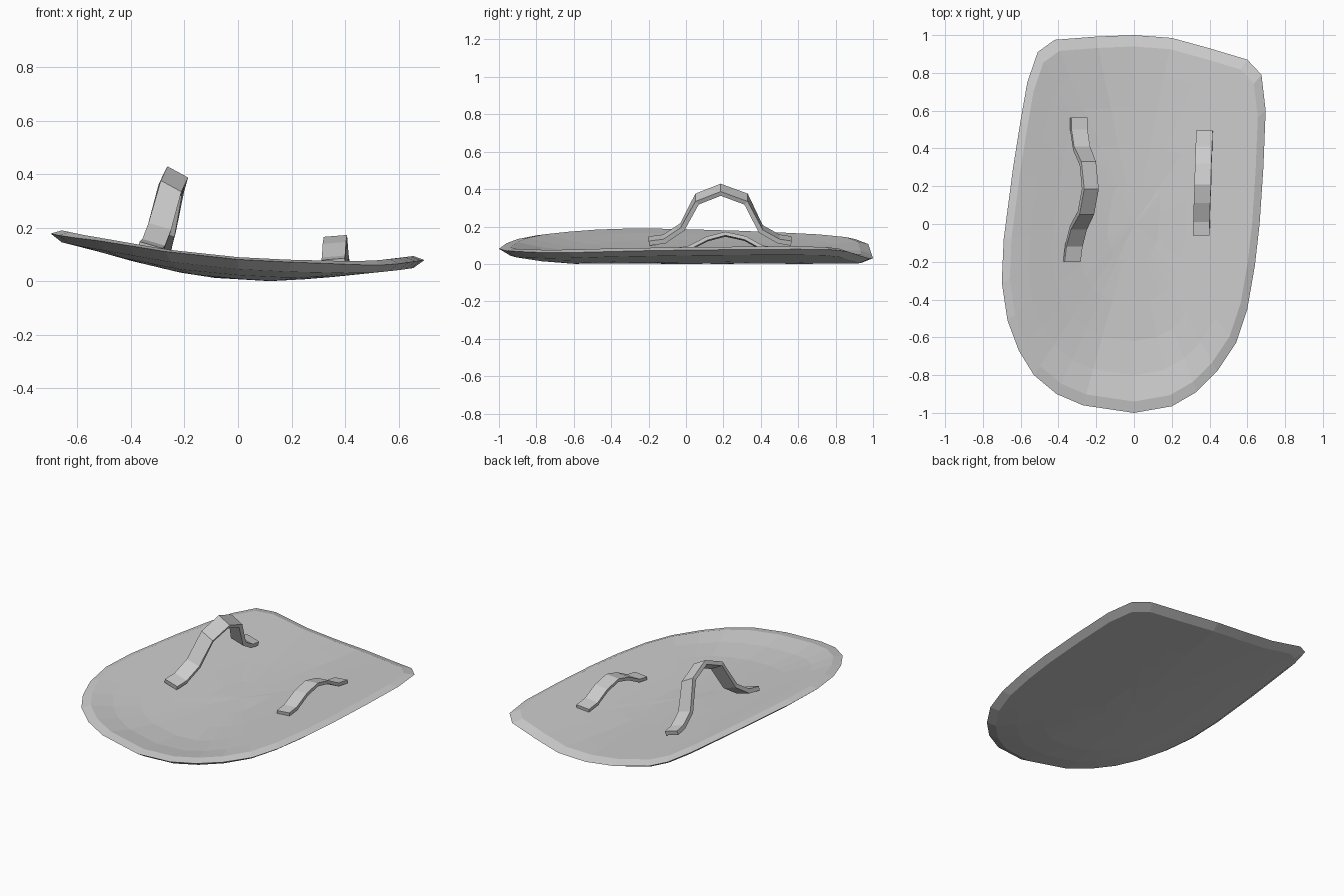
import bpy, bmesh
from mathutils import Vector

if "Cube" in bpy.data.objects:
    bpy.data.objects.remove(bpy.data.objects["Cube"])

# Curved cross-section of the shield's outer face (x, z)
SECTION = [(-.72, .158), (-.59, .130), (-.40, .076), (-.216, .032), (-.086, .012),
           (.12, .0), (.25, .007), (.36, .016), (.6, .041), (.72, .058)]


def base_z(x, y):
    for (x0, z0), (x1, z1) in zip(SECTION, SECTION[1:]):
        if x <= x1:
            z = z0 + (z1 - z0) * (x - x0) / (x1 - x0)
            break
    # rounded front end sweeps up
    return z + .05 * (max(0, -y - .55) / .45) ** 2


def finish(name, bm):
    bmesh.ops.recalc_face_normals(bm, faces=bm.faces)
    me = bpy.data.meshes.new(name)
    bm.to_mesh(me)
    bm.free()
    ob = bpy.data.objects.new(name, me)
    bpy.context.collection.objects.link(ob)
    return ob


def bridge(bm, a, b):
    n = len(a)
    for i in range(n):
        j = (i + 1) % n
        bm.faces.new((a[i], a[j], b[j], b[i]))


# Shield plate: concentric rings from the bevelled rim to the middle, both sides
OUTLINE = [(-.42, .975), (-.2, .992), (0, 1), (.2, .985), (.4, .93), (.6, .87),
           (.675, .79), (.697, .6), (.685, .3), (.665, 0), (.64, -.22), (.6, -.45),
           (.54, -.63), (.44, -.78), (.33, -.89), (.2, -.965), (0, -1), (-.27, -.96),
           (-.41, -.9), (-.53, -.8), (-.61, -.67), (-.67, -.51), (-.7, -.31),
           (-.69, -.08), (-.64, .3), (-.6, .55), (-.565, .75), (-.51, .91)]
THICK = .045
bm = bmesh.new()


def ring(scale, lift):
    return [bm.verts.new((x * scale, y * scale, base_z(x * scale, y * scale) + lift))
            for x, y in OUTLINE]


rim = ring(1, .024)
for lift in (0, THICK):
    prev = rim
    for s in (.94, .8, .62, .42, .2):
        cur = ring(s, lift)
        bridge(bm, prev, cur)
        prev = cur
    c = bm.verts.new((0, 0, base_z(0, 0) + lift))
    for i in range(len(prev)):
        bm.faces.new((prev[i], prev[(i + 1) % len(prev)], c))
finish("shield_plate", bm)


# Flat strap swept along a path of top-face centre points
def strap(name, path, widths, thick):
    pts = [Vector(p) for p in path]
    bm = bmesh.new()
    prev = None
    for i, p in enumerate(pts):
        t = (pts[min(i + 1, len(pts) - 1)] - pts[max(i - 1, 0)]).normalized()
        w = Vector(widths[i]) / 2
        n = w.cross(t).normalized() * thick
        cur = [bm.verts.new(q) for q in (p - w, p + w, p + w - n, p - w - n)]
        if prev:
            bridge(bm, prev, cur)
        else:
            bm.faces.new(cur)
        prev = cur
    bm.faces.new(prev)
    return finish(name, bm)


foot_w, top_w = (.085, 0, -.025), (.077, 0, -.042)
strap("arm_strap",
      [(-.325, -.2, .135), (-.315, -.12, .145), (-.292, -.03, .205), (-.25, .05, .355),
       (-.225, .185, .408), (-.24, .33, .355), (-.275, .41, .195), (-.288, .5, .145),
       (-.29, .565, .135)],
      [foot_w] * 3 + [top_w] * 3 + [foot_w] * 3, .026)

strap("hand_grip",
      [(.355, -.06, .082), (.357, .01, .092), (.36, .11, .143), (.364, .21, .169),
       (.366, .32, .145), (.37, .41, .095), (.372, .495, .083)],
      [(.087, 0, .007)] * 7, .02)
